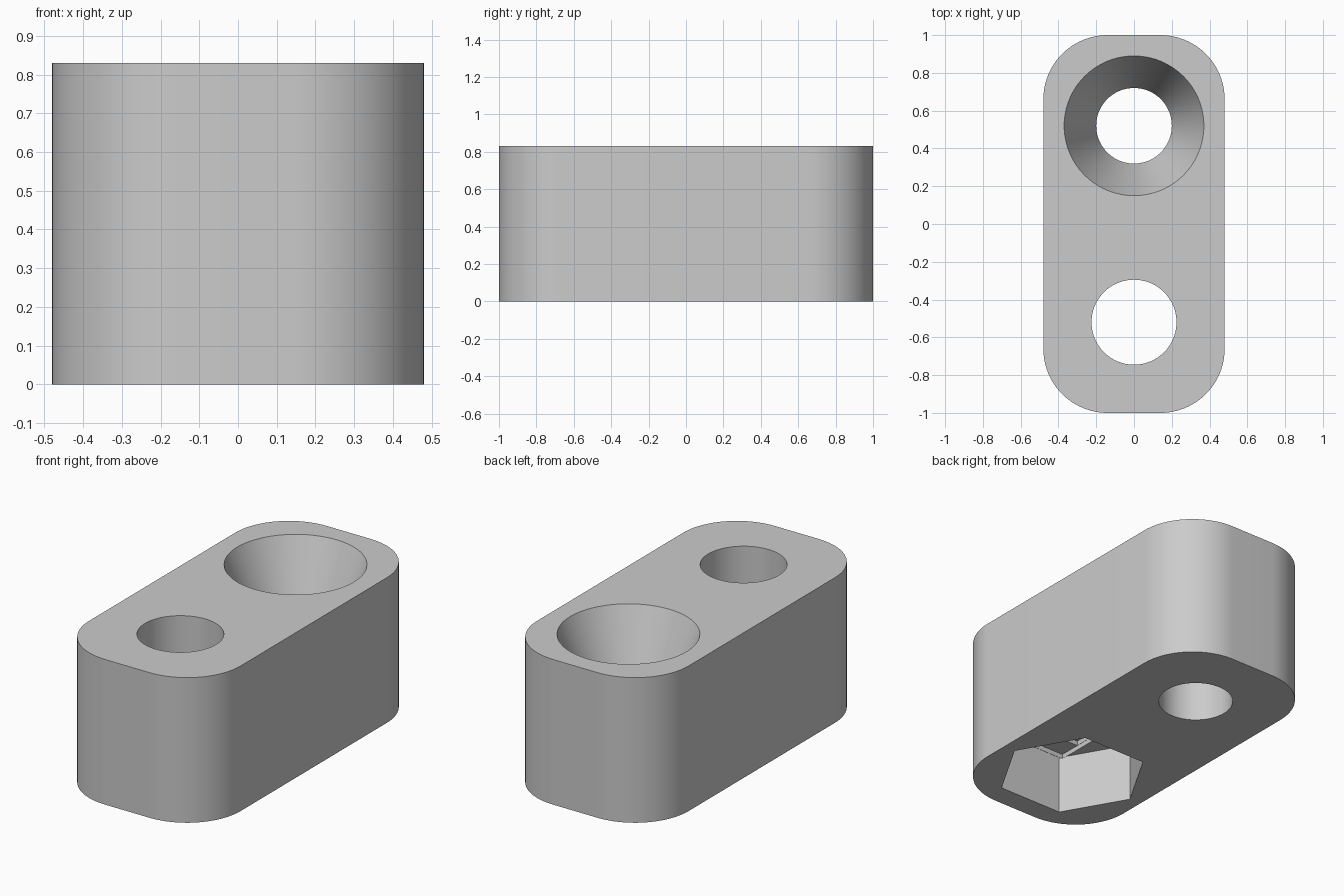
import bpy
import bmesh
from math import cos, sin, pi, radians

cube = bpy.data.objects.get("Cube")
if cube:
    bpy.data.objects.remove(cube, do_unlink=True)

HEIGHT = 0.83
HALF_X, HALF_Y, CORNER = 0.48, 1.0, 0.34
HOLE_Y = 0.52

grey = bpy.data.materials.new("plain grey")
grey.use_nodes = True
colour = (0.6, 0.6, 0.6, 1)
grey.diffuse_color = colour
grey.node_tree.nodes["Principled BSDF"].inputs["Base Color"].default_value = colour


def ring(radius, sides, cx=0, cy=0):
    """Points of a regular polygon, the first one on +x."""
    return [(cx + radius * cos(2 * pi * i / sides), cy + radius * sin(2 * pi * i / sides))
            for i in range(sides)]


def rectangle(hx, hy, cy):
    return [(-hx, cy - hy), (hx, cy - hy), (hx, cy + hy), (-hx, cy + hy)]


def loft(name, sections):
    """Solid through (z, outline) sections, closed at both ends."""
    bm = bmesh.new()
    loops = [[bm.verts.new((x, y, z)) for x, y in outline] for z, outline in sections]
    n = len(loops[0])
    bm.faces.new(loops[0][::-1])
    bm.faces.new(loops[-1])
    for low, high in zip(loops, loops[1:]):
        for i in range(n):
            j = (i + 1) % n
            bm.faces.new((low[i], low[j], high[j], high[i]))
    bmesh.ops.recalc_face_normals(bm, faces=bm.faces)
    mesh = bpy.data.meshes.new(name)
    bm.to_mesh(mesh)
    bm.free()
    mesh.materials.append(grey)
    obj = bpy.data.objects.new(name, mesh)
    bpy.context.collection.objects.link(obj)
    return obj


def prism(name, outline, z0, z1):
    return loft(name, [(z0, outline), (z1, outline)])


def carve(target, cutter):
    """Subtract the cutter, bake the result and drop the cutter."""
    cutter.hide_render = True
    mod = target.modifiers.new("cut", 'BOOLEAN')
    mod.operation = 'DIFFERENCE'
    mod.solver = 'EXACT'
    mod.object = cutter
    graph = bpy.context.evaluated_depsgraph_get()
    mesh = bpy.data.meshes.new_from_object(target.evaluated_get(graph))
    target.modifiers.clear()
    target.data = mesh
    bpy.data.objects.remove(cutter, do_unlink=True)


# Rounded block
outline = []
steps = 24
for quarter, (sx, sy) in enumerate([(1, 1), (-1, 1), (-1, -1), (1, -1)]):
    for i in range(steps + 1):
        a = (quarter + i / steps) * pi / 2
        outline.append((sx * (HALF_X - CORNER) + CORNER * cos(a),
                        sy * (HALF_Y - CORNER) + CORNER * sin(a)))
block = prism("rounded_block", outline, 0, HEIGHT)

# Countersunk screw hole at the back
sides = 96
narrow = ring(0.2, sides, 0, HOLE_Y)
wide = ring(0.37, sides, 0, HOLE_Y)
carve(block, loft("countersunk_hole", [(-0.1, narrow), (HEIGHT - 0.44, narrow),
                                      (HEIGHT, wide), (HEIGHT + 0.1, wide)]))

# Hexagonal nut pocket at the front, with two stepped bridging recesses above it
POCKET, STEP, BOLT = 0.34, 0.027, 0.225
carve(block, prism("nut_pocket", ring(0.407, 6, 0, -HOLE_Y), -0.1, POCKET))
carve(block, prism("bridge_slot", rectangle(BOLT, 0.351, -HOLE_Y),
                   POCKET - 0.005, POCKET + STEP))
carve(block, prism("bridge_square", rectangle(BOLT - 0.001, BOLT, -HOLE_Y),
                   POCKET, POCKET + 2 * STEP))

# Straight bolt hole above the pocket
carve(block, prism("bolt_hole", ring(BOLT, sides, 0, -HOLE_Y), POCKET - 0.1, HEIGHT + 0.1))

# Smooth curved walls, crisp rims
bpy.ops.object.select_all(action='DESELECT')
block.select_set(True)
bpy.context.view_layer.objects.active = block
bpy.ops.object.shade_smooth_by_angle(angle=radians(15))
